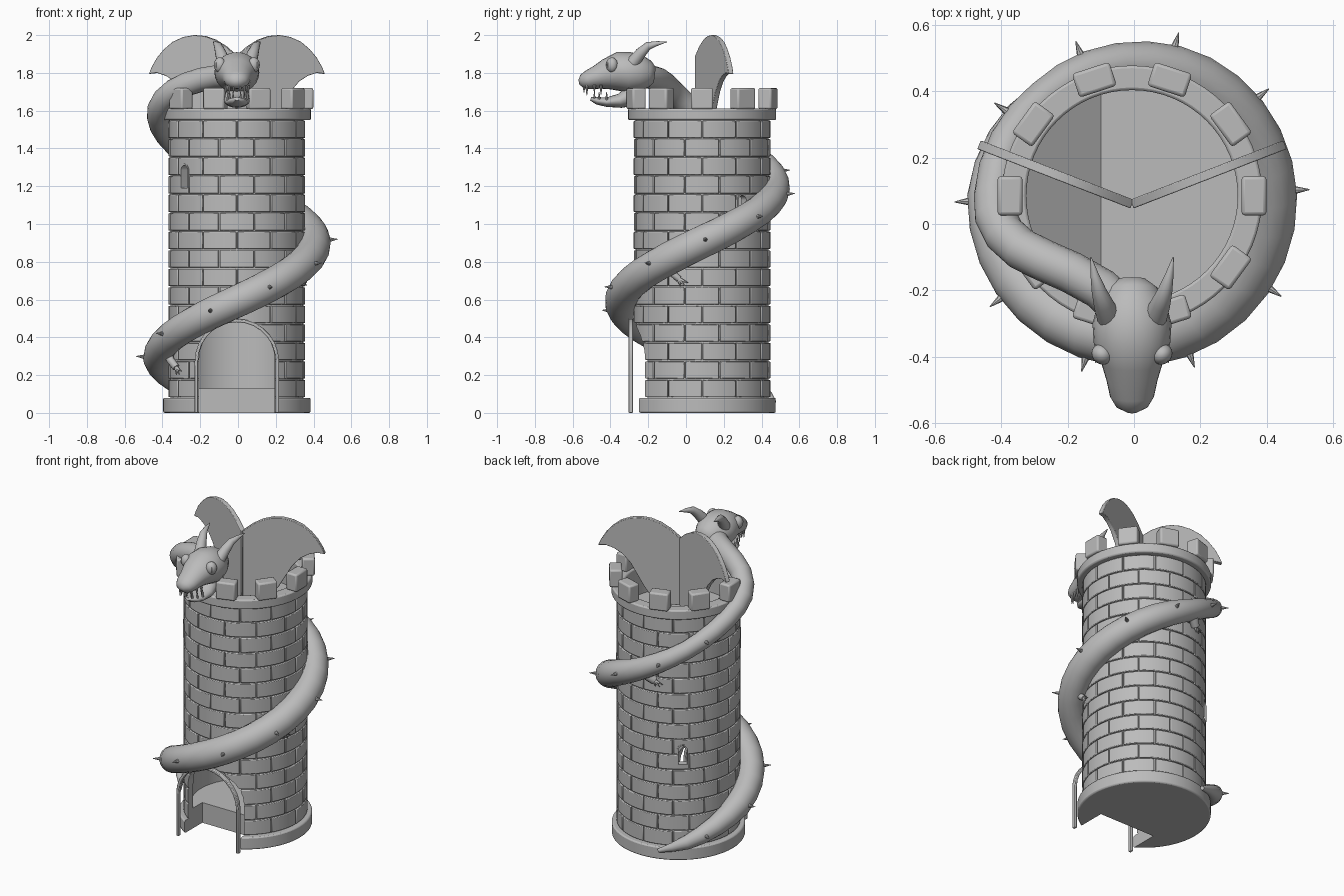
import bpy, bmesh
from math import pi, sin, cos, radians
from mathutils import Matrix, Vector

if "Cube" in bpy.data.objects:
    bpy.data.objects.remove(bpy.data.objects["Cube"])

stone = bpy.data.materials.new("stone grey")
stone.use_nodes = True
stone.diffuse_color = (0.5, 0.5, 0.5, 1)
stone.node_tree.nodes["Principled BSDF"].inputs["Base Color"].default_value = (0.5, 0.5, 0.5, 1)

CENTRE = Vector((-0.006, 0.085, 0))   # tower axis
HOME = Matrix.Translation(CENTRE)


def finish(bm, name, bevel=0, smooth=35):
    bmesh.ops.recalc_face_normals(bm, faces=bm.faces)
    mesh = bpy.data.meshes.new(name)
    bm.to_mesh(mesh)
    bm.free()
    mesh.materials.append(stone)
    ob = bpy.data.objects.new(name, mesh)
    bpy.context.collection.objects.link(ob)
    if bevel:
        mod = ob.modifiers.new("soft edges", 'BEVEL')
        mod.width, mod.segments, mod.limit_method = bevel, 2, 'ANGLE'
    if smooth:
        bpy.ops.object.select_all(action='DESELECT')
        ob.select_set(True)
        bpy.context.view_layer.objects.active = ob
        bpy.ops.object.shade_smooth_by_angle(angle=radians(smooth))
    return ob


def skin(bm, rings, closed=False):
    """Bridge equal rings of points with quads, capping open ends."""
    rows = [[bm.verts.new(p) for p in ring] for ring in rings]
    n = len(rows[0])
    for a, b in zip(rows, rows[1:] + rows[:1] if closed else rows[1:]):
        for i in range(n):
            j = (i + 1) % n
            bm.faces.new((a[i], a[j], b[j], b[i]))
    if not closed:
        bm.faces.new(rows[0])
        bm.faces.new(rows[-1])


def loft(bm, stations, sides=16):
    """Tube through (point, half width, half height) stations."""
    pts = [Vector(s[0]) for s in stations]
    rings = []
    for i, (p, w, h) in enumerate(stations):
        t = (pts[min(i + 1, len(pts) - 1)] - pts[max(i - 1, 0)]).normalized()
        up_hint = Vector((0, 1, 0)) if abs(t.z) > 0.99 else Vector((0, 0, 1))
        side = t.cross(up_hint).normalized()
        up = side.cross(t)
        rings.append([pts[i] + side * w * cos(k * 2 * pi / sides) + up * h * sin(k * 2 * pi / sides)
                      for k in range(sides)])
    skin(bm, rings)


def spike(bm, base, tip, r, sides=8):
    loft(bm, [(base, r, r), (tip, 0.0015, 0.0015)], sides)


def lathe(name, profile, bevel=0, segments=64):
    bm = bmesh.new()
    skin(bm, [[CENTRE + Vector((r * cos(a), r * sin(a), z)) for r, z in profile]
              for a in (k * 2 * pi / segments for k in range(segments))], closed=True)
    return finish(bm, name, bevel)


def disc(name, r, z0, z1, bevel=0):
    bm = bmesh.new()
    bmesh.ops.create_cone(bm, cap_ends=True, segments=64, radius1=r, radius2=r, depth=z1 - z0,
                          matrix=HOME @ Matrix.Translation((0, 0, (z0 + z1) / 2)))
    return finish(bm, name, bevel)


def prism(bm, outline, y0, y1, matrix):
    skin(bm, [[matrix @ Vector((u, y, v)) for u, v in outline] for y in (y0, y1)])


def arch(w, spring, steps=14):
    return [(w, 0)] + [(w * cos(k * pi / steps), spring + w * sin(k * pi / steps))
                       for k in range(steps + 1)] + [(-w, 0)]


def arch_band(w, spring, t):
    return arch(w + t, spring) + arch(w, spring)[::-1]


def wall_matrix(deg, z):
    return HOME @ Matrix.Rotation(radians(deg + 90), 4, 'Z') @ Matrix.Translation((0, -0.36, z))


# Openings shared by every part of the tower
windows = [(220, 1.19), (129, 0.605), (36, 1.03)]
bm = bmesh.new()
prism(bm, arch(0.2, 0.285), -0.6, -0.155, HOME @ Matrix.Translation((0, 0, -0.001)))
for deg, z in windows:
    prism(bm, arch(0.028, 0.095), -0.1, 0.15, wall_matrix(deg, z))
cutter = finish(bm, "openings_cutter", smooth=0)
cutter.hide_render = True


def cut(ob):
    mod = ob.modifiers.new("openings", 'BOOLEAN')
    mod.object, mod.operation, mod.solver = cutter, 'DIFFERENCE', 'EXACT'
    deps = bpy.context.evaluated_depsgraph_get()
    mesh = bpy.data.meshes.new_from_object(ob.evaluated_get(deps))
    ob.modifiers.clear()
    ob.data = mesh


# Tower shell
cut(disc("tower_base", 0.39, 0, 0.08, 0.008))
cut(disc("ground_floor", 0.335, 0.001, 0.13))
cut(lathe("tower_wall", [(0.318, 0.07), (0.352, 0.07), (0.352, 1.56), (0.318, 1.56)]))
lathe("top_ledge", [(0.318, 1.55), (0.392, 1.55), (0.392, 1.612), (0.318, 1.612)], 0.008)

# Bricks in staggered rows
bm = bmesh.new()
ROWS, COUNT = 15, 12
pitch = (1.55 - 0.08) / ROWS
for row in range(ROWS):
    z0 = 0.08 + row * pitch + 0.003
    z1 = z0 + pitch - 0.006
    for k in range(COUNT):
        start = (k + 0.5 * (row % 2)) * 2 * pi / COUNT + 0.009
        step = (2 * pi / COUNT - 0.018) / 5
        skin(bm, [[CENTRE + Vector((r * cos(a), r * sin(a), z))
                   for r, z in ((0.335, z0), (0.362, z0), (0.362, z1), (0.335, z1))]
                  for a in (start + i * step for i in range(6))])
cut(finish(bm, "bricks", 0.004))

# Battlements
bm = bmesh.new()
for k in range(10):
    bmesh.ops.create_cube(bm, size=1, matrix=HOME @ Matrix.Rotation(k * pi / 5, 4, 'Z')
                          @ Matrix.Translation((0.367, 0, 1.664)) @ Matrix.Diagonal((0.075, 0.118, 0.112, 1)))
finish(bm, "battlements", 0.01)

# Roof deck with a raised left side
bm = bmesh.new()
bmesh.ops.create_circle(bm, cap_ends=True, segments=64, radius=0.325,
                        matrix=HOME @ Matrix.Translation((0, 0, 1.43)))
bmesh.ops.bisect_plane(bm, geom=bm.verts[:] + bm.edges[:] + bm.faces[:],
                       plane_co=(-0.1, 0, 0), plane_no=(1, 0, 0))
for v in bm.verts:
    v.co.z += max(0, -0.1 - v.co.x) * 0.75
finish(bm, "roof_deck", smooth=0)

# Door and window frames
bm = bmesh.new()
prism(bm, arch_band(0.205, 0.275, 0.018), -0.39, -0.365, HOME)
finish(bm, "door_frame", 0.004)
bm = bmesh.new()
for deg, z in windows:
    prism(bm, arch_band(0.026, 0.095, 0.008), -0.004, 0.04, wall_matrix(deg, z))
finish(bm, "window_frames")


# Coiled body, tail to neck
def polar(deg, r, z):
    return CENTRE + Vector((r * cos(radians(deg)), r * sin(radians(deg)), z))


# Angle, distance from the axis, thickness, height
KEYS = [(108, 0.40, 0.012, 0.06), (135, 0.405, 0.046, 0.13), (180, 0.42, 0.076, 0.285),
        (270, 0.43, 0.086, 0.59), (360, 0.41, 0.087, 0.905), (425, 0.40, 0.077, 1.125),
        (450, 0.398, 0.066, 1.205), (490, 0.396, 0.054, 1.35), (540, 0.418, 0.058, 1.565)]


def coil(deg):
    for a, b in zip(KEYS, KEYS[1:]):
        if deg <= b[0]:
            f = (deg - a[0]) / (b[0] - a[0])
            return [p + (q - p) * f for p, q in zip(a[1:], b[1:])]


body = []
for deg in range(108, 541, 12):
    r, t, z = coil(deg)
    body.append((polar(deg, r, z), t, t))
for p in [(-0.417, 0.025, 1.61), (-0.39, -0.03, 1.66), (-0.34, -0.075, 1.705), (-0.27, -0.11, 1.74),
          (-0.19, -0.145, 1.765), (-0.1, -0.195, 1.78), (-0.01, -0.28, 1.785)]:
    body.append((p, 0.063, 0.063))
bm = bmesh.new()
loft(bm, body, 18)
finish(bm, "coiled_body", smooth=50)

# Spikes along the back
bm = bmesh.new()
for k in range(11):
    deg = 146 + 36 * k
    r, t, z = coil(deg)
    spike(bm, polar(deg, r + t - 0.01, z + 0.005), polar(deg, r + t + 0.038, z + 0.008), 0.013)
finish(bm, "back_spikes")

# Short legs with clawed feet gripping the wall
bm = bmesh.new()
for deg, drop, thick in ((211, 0.15, 0.02), (341, 0.13, 0.018), (463, 0.11, 0.026)):
    z = coil(deg)[2]
    foot = polar(deg, 0.375, z - drop)
    loft(bm, [(polar(deg - 12, 0.40, z - 0.04), thick * 1.4, thick * 1.4),
              (polar(deg - 5, 0.39, z - drop * 0.75), thick * 1.1, thick * 1.1), (foot, thick, thick)], 10)
    for toe, fall in ((1, 0.04), (5, 0.036), (8, 0.02)):
        spike(bm, foot, polar(deg + toe, 0.378, z - drop - fall), 0.011)
finish(bm, "clawed_legs", smooth=50)

# Head and open lower jaw
HX = CENTRE.x
bm = bmesh.new()
loft(bm, [((HX, y, z), w, h) for y, z, w, h in (
    (-0.165, 1.79, 0.04, 0.04), (-0.19, 1.793, 0.075, 0.07), (-0.24, 1.798, 0.103, 0.097),
    (-0.3, 1.802, 0.119, 0.108), (-0.36, 1.807, 0.115, 0.103), (-0.42, 1.792, 0.092, 0.082),
    (-0.47, 1.777, 0.077, 0.063), (-0.52, 1.762, 0.066, 0.05), (-0.55, 1.754, 0.048, 0.037),
    (-0.567, 1.75, 0.015, 0.012))], 24)
finish(bm, "head", smooth=60)
bm = bmesh.new()
loft(bm, [((HX, y, z), w, h) for y, z, w, h in (
    (-0.24, 1.71, 0.045, 0.045), (-0.29, 1.677, 0.064, 0.055), (-0.35, 1.652, 0.068, 0.038),
    (-0.42, 1.645, 0.06, 0.025), (-0.47, 1.652, 0.046, 0.02), (-0.505, 1.663, 0.014, 0.009))], 20)
finish(bm, "lower_jaw", smooth=60)

# Mirrored head details: teeth, eyes and horns
teeth, eyes, pupils, horns = (bmesh.new() for _ in range(4))
for s in (-1, 1):
    for x, y, size in ((0.018, -0.54, 0.03), (0.04, -0.525, 0.045), (0.052, -0.485, 0.03), (0.06, -0.45, 0.04)):
        spike(teeth, (HX + s * x, y, 1.735), (HX + s * x, y, 1.725 - size), 0.009)
    for x, y in ((0.02, -0.485), (0.038, -0.46), (0.048, -0.42)):
        spike(teeth, (HX + s * x, y, 1.655), (HX + s * x, y, 1.7), 0.008)
    place = Matrix.Translation((HX + s * 0.09, -0.392, 1.842)) @ Matrix.Rotation(s * 0.7, 4, 'Z')
    bmesh.ops.create_uvsphere(eyes, u_segments=20, v_segments=12, radius=1,
                              matrix=place @ Matrix.Diagonal((0.033, 0.03, 0.04, 1)))
    bmesh.ops.create_uvsphere(pupils, u_segments=12, v_segments=8, radius=1,
                              matrix=place @ Matrix.Diagonal((0.006, 0.034, 0.028, 1)))
    loft(horns, [((HX + s * x, y, z), w, w) for x, y, z, w in (
        (0.07, -0.28, 1.855, 0.036), (0.086, -0.24, 1.905, 0.03), (0.1, -0.2, 1.943, 0.022),
        (0.112, -0.155, 1.955, 0.013), (0.124, -0.1, 1.965, 0.002))], 12)
finish(teeth, "teeth")
finish(eyes, "eyes", smooth=60)
finish(pupils, "slit_pupils", smooth=60)
finish(horns, "horns", smooth=50)

# Wings meeting in a V behind the head
outline = [(0, 1.46), (0, 1.89), (0.06, 1.94), (0.12, 1.975), (0.18, 1.995), (0.24, 2.0), (0.3, 1.99),
           (0.36, 1.965), (0.41, 1.925), (0.45, 1.88), (0.48, 1.83), (0.495, 1.795), (0.45, 1.8),
           (0.4, 1.785), (0.35, 1.755), (0.3, 1.7), (0.26, 1.63), (0.22, 1.56), (0.17, 1.49), (0.13, 1.46)]
for name, s in (("right_wing", -1), ("left_wing", 1)):
    bm = bmesh.new()
    prism(bm, [(s * u, v) for u, v in outline], -0.014, 0.014,
          Matrix.Translation((HX, 0.06, 0)) @ Matrix.Rotation(s * 0.37, 4, 'Z'))
    finish(bm, name, 0.003)

bpy.data.objects.remove(cutter)
